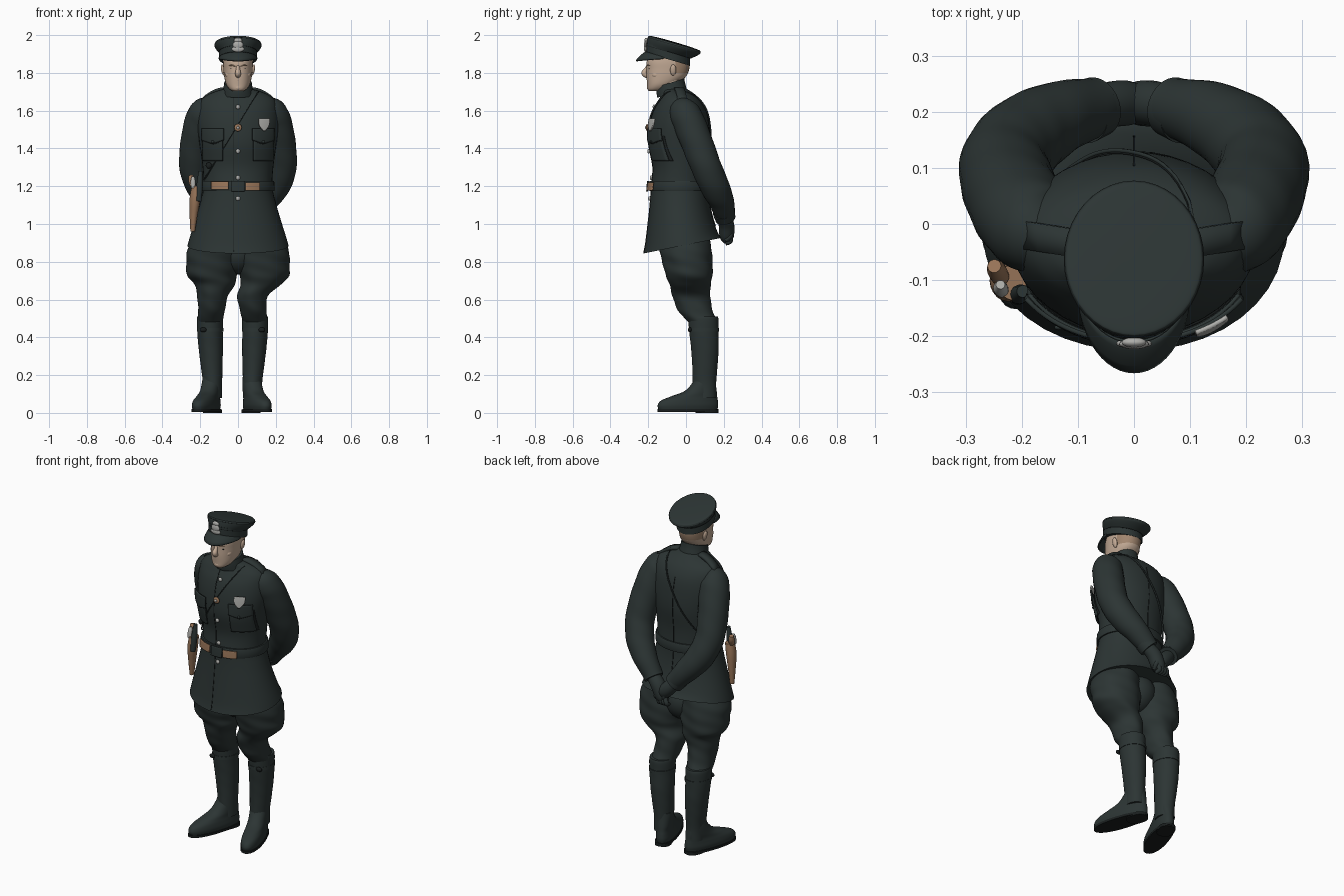
import bpy, bmesh, math
from math import sin, cos, pi, radians
from mathutils import Vector, Matrix

cube = bpy.data.objects.get("Cube")
if cube:
    bpy.data.objects.remove(cube, do_unlink=True)


def material(name, r, g, b):
    m = bpy.data.materials.new(name)
    m.use_nodes = True
    m.diffuse_color = (r, g, b, 1)
    m.node_tree.nodes["Principled BSDF"].inputs["Base Color"].default_value = (r, g, b, 1)
    return m


CLOTH = material("dark_green_cloth", .025, .035, .034)
BLACK = material("black_seam", .01, .013, .013)
SKIN = material("skin", .54, .40, .30)
HAIR = material("cropped_hair", .36, .24, .16)
LIP = material("lip_shade", .40, .26, .2)
TAN = material("tan_leather", .32, .18, .1)
SILVER = material("silver_metal", .42, .42, .40)


def finish(name, bm, mat, angle=40, thick=0):
    """Turn a bmesh into a smooth shaded object."""
    bmesh.ops.recalc_face_normals(bm, faces=bm.faces)
    me = bpy.data.meshes.new(name)
    bm.to_mesh(me)
    bm.free()
    me.materials.append(mat)
    ob = bpy.data.objects.new(name, me)
    bpy.context.collection.objects.link(ob)
    if thick:
        mod = ob.modifiers.new("thickness", 'SOLIDIFY')
        mod.thickness, mod.offset = thick, 0
    bpy.ops.object.select_all(action='DESELECT')
    ob.select_set(True)
    bpy.context.view_layer.objects.active = ob
    bpy.ops.object.shade_smooth_by_angle(angle=radians(angle))
    return ob


def smooth(keys, steps=6):
    """Catmull-Rom samples through key tuples."""
    out = []
    for i in range(len(keys) - 1):
        a, b, c, d = (keys[min(max(i + k, 0), len(keys) - 1)] for k in (-1, 0, 1, 2))
        for s in range(steps):
            t = s / steps
            out.append(tuple(q + t * ((r - p) + t * ((2 * p - 5 * q + 4 * r - e)
                       + t * (3 * (q - r) + e - p))) / 2 for p, q, r, e in zip(a, b, c, d)))
    return out + [tuple(keys[-1])]


def skin_rows(name, rows, mat, closed=True, thick=0):
    """Bridge rows of points with quads."""
    bm = bmesh.new()
    vs = [[bm.verts.new(p) for p in row] for row in rows]
    n = len(rows[0])
    for a, b in zip(vs, vs[1:]):
        for i in range(n if closed else n - 1):
            j = (i + 1) % n
            bm.faces.new((a[i], a[j], b[j], b[i]))
    if closed:
        bm.faces.new(vs[0])
        bm.faces.new(vs[-1])
    return finish(name, bm, mat, thick=thick)


def loft(name, keys, mat, power=2, wave=0, steps=6, seg=40):
    """Level ellipse rings: x, y, z, x radius, y radius, slope along y."""
    rows = []
    for x, y, z, rx, ry, slope in smooth(keys, steps):
        row = []
        for k in range(seg):
            a = 2 * pi * k / seg
            f = 1 + wave * sin(80 * z + 3 * a) + wave * sin(6 * a + 20 * z)
            u, v = (math.copysign(abs(q) ** (2 / power), q) * f for q in (cos(a), sin(a)))
            row.append((x + rx * u, y + ry * v, z + slope * ry * v))
        rows.append(row)
    return skin_rows(name, rows, mat)


def tube(name, keys, mat, seg=20, flat=1, wave=0):
    """Round limb along a path of x, y, z, radius."""
    pts = smooth(keys)
    rows, u = [], Vector((1, .3, 0))
    for i, p in enumerate(pts):
        t = (Vector(pts[min(i + 1, len(pts) - 1)][:3]) - Vector(pts[max(i - 1, 0)][:3])).normalized()
        u = (u - t * u.dot(t)).normalized()
        v = t.cross(u)
        r = p[3]
        rows.append([Vector(p[:3]) + r * (1 + wave * sin(i * 1.1 + 2 * a)) * (u * cos(a) + v * sin(a) * flat)
                     for a in (2 * pi * k / seg for k in range(seg))])
    return skin_rows(name, rows, mat)


def ball(name, loc, size, mat, turn=0):
    bm = bmesh.new()
    m = Matrix.Translation(loc) @ Matrix.Rotation(turn, 4, 'Y') @ Matrix.Diagonal((*size, 1))
    bmesh.ops.create_uvsphere(bm, u_segments=20, v_segments=12, radius=1, matrix=m)
    return finish(name, bm, mat)


# Tunic with flared skirt, one body from hem to collar base
POWER = 2.05
coat_keys = [(0, y, z, rx, ry, s) for z, y, rx, ry, s in (
    (.885, -.02, .268, .206, .2), (.93, -.025, .255, .19, .17), (1.03, -.03, .224, .17, .05),
    (1.12, -.033, .198, .157, 0), (1.2, -.033, .182, .152, 0), (1.3, -.03, .187, .147, 0),
    (1.42, -.035, .203, .163, 0), (1.52, -.035, .216, .157, 0), (1.6, -.033, .212, .14, 0),
    (1.655, -.033, .196, .112, 0), (1.69, -.042, .148, .085, 0), (1.715, -.065, .075, .07, 0))]
loft("tunic", coat_keys, CLOTH, power=POWER)
coat = smooth(coat_keys)


def on_coat(x, z, lift=.004, side=-1):
    """Point on the front or back of the tunic."""
    height = lambda k: k[2] + side * k[5] * k[4]
    for a, b in zip(coat, coat[1:]):
        if height(a) <= z <= height(b):
            break
    t = (z - height(a)) / (height(b) - height(a))
    y, rx, ry = (a[i] + t * (b[i] - a[i]) for i in (1, 3, 4))
    f = max(0, 1 - abs(x / (rx + lift)) ** POWER) ** (1 / POWER)
    return Vector((x, y + side * (ry + lift) * f, z))


def plate(name, x, z, w, h, mat, lift=.005, outline=lambda t: (1, 0), side=-1, thick=.008):
    """Curved plate on the tunic; outline gives width factor and drop by height."""
    rows, n = [], 8 + int(h * 60)
    for j in range(n + 1):
        t = j / n
        f, drop = outline(t)
        rows.append([on_coat(x + w * f * s / 10, z + h * (t - .5) - drop * (1 - abs(s) / 5), lift, side)
                     for s in range(-5, 6)])
    return skin_rows(name, rows, mat, closed=False, thick=thick)


shield = lambda t: (.15 + .85 * sin(min(1, t * 1.5) * pi / 2), 0)
for s, tag in ((1, "left"), (-1, "right")):
    plate(tag + "_chest_pocket", s * .134, 1.4, .106, .13, CLOTH, lift=.009)
    plate(tag + "_pocket_edge", s * .134, 1.4, .11, .134, BLACK, lift=.003, thick=.002)
    plate(tag + "_pocket_flap", s * .134, 1.475, .116, .06, CLOTH, lift=.015, outline=lambda t: (1, .02 * (1 - t)))
    plate(tag + "_flap_shadow", s * .134, 1.443, .116, .006, BLACK, lift=.014, outline=lambda t: (1, .02), thick=.002)
    ball(tag + "_pocket_button", on_coat(s * .134, 1.435, .02), (.008, .005, .008), CLOTH)
    # Shoulder strap
    rows = [[(s * (.07 + .024 * i), -.04 + .025 * j + .004 * i, 1.714 - .0024 * i * i) for j in (-1, 0, 1)] for i in range(6)]
    skin_rows(tag + "_shoulder_strap", rows, CLOTH, closed=False, thick=.02)

plate("front_seam", -.022, 1.265, .004, .82, BLACK, lift=.001, thick=.002)
plate("back_seam", 0, 1.3, .003, .62, BLACK, lift=.001, side=1, thick=.004)
for i, z in enumerate((1.62, 1.385, 1.245, 1.135)):
    ball("tunic_button_%d" % i, on_coat(0, z), (.012, .008, .012), SILVER)
ball("strap_ornament", on_coat(0, 1.51, .012), (.02, .007, .02), TAN)
ball("ornament_stud", on_coat(0, 1.51, .018), (.008, .006, .008), SILVER)
plate("chest_badge", .138, 1.525, .056, .064, SILVER, lift=.026, outline=shield)

# Cross strap over the left shoulder to the right hip
for side, tag in ((-1, "front"), (1, "back")):
    rows = []
    for i in range(25):
        t = i / 24
        x, z = .1 - .275 * t, 1.69 - .45 * t
        rows.append([on_coat(x + k * .009, z + k * .012, .006, side) for k in (-1, 0, 1)])
    skin_rows(tag + "_cross_strap", rows, CLOTH, closed=False, thick=.008)
    skin_rows(tag + "_strap_edge", [[p + Vector((0, -side * .004, 0)) + (p - r[1]) * .2 for p in r] for r in rows],
              BLACK, closed=False, thick=.003)
ball("strap_buckle", on_coat(-.155, 1.31, .01), (.016, .008, .016), BLACK)

# Belt
belt = [(0, -.033, z, .19 + d, .159 + d, 0) for z, d in ((1.175, 0), (1.18, .004), (1.222, .002), (1.227, -.002))]
loft("belt", belt, CLOTH, power=POWER, steps=2)
plate("belt_buckle", 0, 1.2, .07, .056, CLOTH, lift=.02)
plate("right_belt_pouch", -.095, 1.203, .09, .042, TAN, lift=.02)
plate("left_belt_pouch", .078, 1.198, .075, .042, TAN, lift=.02)

# Holster and sidearm on the right hip
tube("holster", [(-.218, -.105, 1.2, .026), (-.228, -.105, 1.13, .028), (-.235, -.1, 1.05, .021), (-.24, -.095, .96, .012)], TAN, flat=1.2)
tube("holster_flap", [(-.198, -.12, 1.28, .011), (-.203, -.125, 1.2, .017), (-.208, -.13, 1.12, .014)], CLOTH)
tube("sidearm_frame", [(-.236, -.118, 1.19, .013), (-.238, -.114, 1.225, .013), (-.238, -.108, 1.25, .008)], SILVER)
tube("sidearm_grip", [(-.238, -.095, 1.2, .016), (-.245, -.082, 1.23, .017), (-.249, -.075, 1.256, .012)], TAN)

# Arms folded behind the back, gloved hands clasped
for s, tag in ((1, "left"), (-1, "right")):
    tube(tag + "_sleeve", [(s * x, y, z, r) for x, y, z, r in (
        (.13, -.02, 1.63, .045), (.17, -.014, 1.6, .077), (.198, .015, 1.54, .085), (.222, .062, 1.42, .084),
        (.23, .108, 1.3, .08), (.197, .152, 1.2, .077), (.138, .188, 1.12, .066), (.07, .208, 1.04, .052))],
        CLOTH, seg=28, wave=.01)
    tube(tag + "_cuff", [(s * .092, .199, 1.062, .057), (s * .066, .209, 1.03, .054)], CLOTH, seg=28)
    drop = .03 if s > 0 else 0
    tube(tag + "_hand", [(s * .078, .204, 1.04, .036), (s * .035, .214, .995, .041),
         (s * .005, .215, .965 - drop, .038), (-s * .02, .212, .94 - drop, .02)], CLOTH)
    for k in range(4):
        x = -s * (.036 - k * .017)
        tube("%s_finger_%d" % (tag, k), [(x + s * .02, .228, .98 - drop, .013), (x, .235, .94 - drop, .013),
             (x + s * .004, .21, .912 - drop / 2, .011)], CLOTH, seg=10)

# Breeches, boots and shoes
    def leg(rows):
        return [(s * x - (.029 if z < .65 else 0), y, z, rx, ry, 0) for z, x, y, rx, ry in rows]

    loft(tag + "_breeches", leg((
        (.99, .1, -.02, .1, .13), (.87, .131, -.003, .136, .136), (.78, .135, .01, .138, .131),
        (.725, .139, .017, .129, .124), (.68, .122, .022, .106, .11), (.62, .106, .028, .082, .1),
        (.54, .111, .05, .071, .09), (.48, .12, .09, .066, .076))), CLOTH, wave=.012)
    loft(tag + "_boot", leg((
        (.51, .12, .09, .067, .078), (.49, .12, .092, .069, .08), (.42, .119, .095, .067, .077),
        (.34, .115, .1, .064, .073), (.24, .11, .1, .057, .066), (.16, .106, .098, .051, .062),
        (.08, .106, .1, .05, .06))), CLOTH, wave=.003)
    loft(tag + "_boot_strap", leg([(z, .119, .095, .07, .081) for z in (.43, .45)]), CLOTH, steps=2)
    ball(tag + "_strap_buckle", (s * .155 - .029, .02, .44), (.018, .01, .013), BLACK)
    shoe = loft(tag + "_shoe", [(0, y, z, rx, ry, 0) for z, y, rx, ry in (
        (.016, -.09, .052, .162), (.04, -.09, .056, .167), (.065, -.082, .053, .157), (.088, -.055, .049, .126),
        (.115, -.02, .049, .088), (.16, 0, .049, .062), (.19, .003, .046, .056))], CLOTH, power=2.2)
    sole = loft(tag + "_sole", [(0, -.09, z, .057, .169, 0) for z in (.006, .02)], BLACK, power=2.2, steps=1)
    heel = loft(tag + "_heel", [(0, .015, z, .046, .06, 0) for z in (0, .018)], BLACK, power=2.6, steps=1)
    for ob in (shoe, sole, heel):
        ob.location = (s * .107 - .033, .096, 0)
        ob.rotation_euler.z = s * radians(18)
ball("breeches_seat", (0, .012, .85), (.11, .115, .118), CLOTH)

# Neck and standing collar
loft("neck", [(0, -.08, 1.68, .06, .06, 0), (0, -.085, 1.79, .062, .068, 0)], SKIN)
loft("collar", [(0, -.072, 1.685, .084, .08, .2), (0, -.08, 1.72, .077, .076, .3), (0, -.082, 1.748, .073, .073, .3)], CLOTH)

# Head and face
head = loft("head", [(0, y, z, rx, ry, 0) for z, y, rx, ry in (
    (1.703, -.168, .026, .028), (1.715, -.15, .046, .054), (1.74, -.128, .063, .078), (1.78, -.105, .073, .104),
    (1.82, -.096, .077, .113), (1.86, -.094, .079, .114), (1.91, -.09, .075, .1))], SKIN, power=2.2)
head.data.materials.append(HAIR)
for f in head.data.polygons:
    if f.center.z > 1.8 and f.center.y > -.055:
        f.material_index = 1
tube("nose", [(0, -.198, 1.845, .007), (0, -.21, 1.82, .011), (0, -.221, 1.8, .015), (0, -.212, 1.788, .014), (0, -.2, 1.784, .01)], SKIN)
tube("upper_lip", [(-.02, -.194, 1.757, .002), (0, -.204, 1.759, .004), (.02, -.194, 1.757, .002)], LIP, seg=10)
tube("lower_lip", [(-.018, -.191, 1.751, .003), (0, -.202, 1.75, .005), (.018, -.191, 1.751, .003)], SKIN, seg=10)
ball("chin", (0, -.187, 1.722), (.024, .02, .018), SKIN)
for s, tag in ((1, "left"), (-1, "right")):
    ball(tag + "_ear", (s * .079, -.068, 1.815), (.01, .016, .03), SKIN, s * .2)
    ball(tag + "_eye", (s * .031, -.194, 1.822), (.012, .006, .004), BLACK)
    tube(tag + "_brow", [(s * .013, -.206, 1.836, .003), (s * .035, -.199, 1.84, .004), (s * .055, -.177, 1.836, .002)], HAIR, seg=8)
    ball(tag + "_cheek", (s * .045, -.158, 1.79), (.022, .025, .02), SKIN)

# Peaked cap, tipped down at the back
TIP = -.29
loft("cap_band", [(0, -.095, z, .1, .117, TIP) for z in (1.872, 1.925)], CLOTH)
loft("cap_band_piping", [(0, -.094, z, .102, .119, TIP) for z in (1.91, 1.913)], BLACK, steps=1)
loft("cap_crown", [(0, y, z, rx, ry, TIP) for z, y, rx, ry in (
    (1.91, -.092, .1, .117), (1.928, -.075, .116, .131), (1.942, -.064, .124, .139), (1.952, -.062, .123, .138),
    (1.959, -.062, .114, .128), (1.963, -.062, .06, .066), (1.964, -.062, .006, .007))], CLOTH)
loft("crown_piping", [(0, -.063, z, .1252, .1402, TIP) for z in (1.946, 1.949)], BLACK, steps=1)
rows = []
for j in range(5):
    t = j / 4
    row = []
    for i in range(-12, 13):
        a = i / 12 * radians(82)
        y = -.095 - .115 * cos(a)
        out = t * cos(a) ** .7
        row.append((.099 * sin(a), y - .053 * out, 1.876 + TIP * (y + .095) - .022 * out - .024 * out * out))
    rows.append(row)
skin_rows("cap_visor", rows, CLOTH, closed=False, thick=.008)

# Cap badge: stacked base, disc and crest
for name, z, y, w, h in (("base", 1.926, -.213, .032, .016), ("disc", 1.948, -.214, .027, .022), ("crest", 1.972, -.211, .022, .014)):
    ball("cap_badge_" + name, (0, y, z), (w, .009, h), SILVER)
